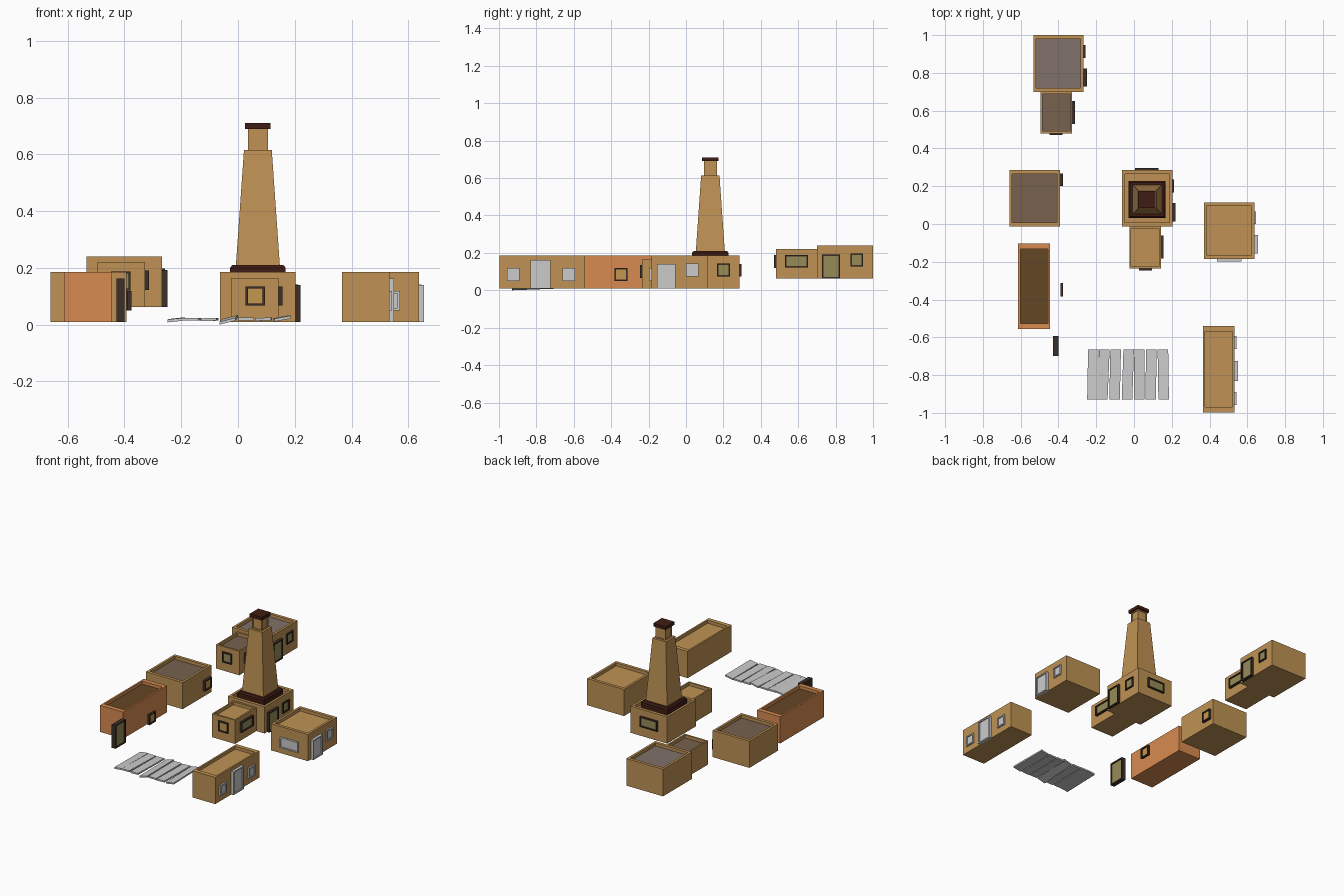
import bpy

if "Cube" in bpy.data.objects:
    bpy.data.objects.remove(bpy.data.objects["Cube"])


def material(name, r, g, b):
    m = bpy.data.materials.new(name)
    m.diffuse_color = [(c / 255) ** 2.2 for c in (r, g, b)] + [1]
    m.use_nodes = True
    m.node_tree.nodes["Principled BSDF"].inputs["Base Color"].default_value = m.diffuse_color
    return m


TAN = material("sandstone", 190, 145, 85)
ORANGE = material("orange_clay", 215, 138, 82)
DARK = material("dark_wood", 66, 34, 26)
FRAME = material("frame", 62, 50, 44)
OLIVE = material("olive_pane", 150, 138, 88)
GOLD = material("gold_pane", 196, 150, 78)
GREYROOF = material("grey_roof", 128, 112, 106)
BROWNROOF = material("brown_roof", 118, 98, 80)
DIRTROOF = material("dirt_roof", 100, 72, 40)

# (u, v, w) to (x, y, z) for each facing direction
FACING = {
    "up": lambda u, v, w: (u, v, w),
    "right": lambda u, v, w: (w, u, v),
    "front": lambda u, v, w: (u, -w, v),
    "back": lambda u, v, w: (-u, v, w)and (-u, w, v),
}


def loft(name, rings, mat=None, end_mat=None, facing="up"):
    """Skin a stack of rectangles (u0, u1, v0, v1, w); the last face may differ in colour."""
    place = FACING[facing]
    verts = []
    for u0, u1, v0, v1, w in rings:
        verts += [place(u, v, w) for u, v in ((u0, v0), (u1, v0), (u1, v1), (u0, v1))]
    faces = [(3, 2, 1, 0)]
    for r in range(len(rings) - 1):
        a, b = 4 * r, 4 * r + 4
        faces += [(a + i, a + (i + 1) % 4, b + (i + 1) % 4, b + i) for i in range(4)]
    t = 4 * len(rings) - 4
    faces.append((t, t + 1, t + 2, t + 3))
    me = bpy.data.meshes.new(name)
    me.from_pydata(verts, [], faces)
    if mat:
        me.materials.append(mat)
    if end_mat:
        me.materials.append(end_mat)
        me.polygons[-1].material_index = len(me.materials) - 1
    ob = bpy.data.objects.new(name, me)
    bpy.context.collection.objects.link(ob)
    return ob


def building(name, x0, x1, y0, y1, z0, z1, mat=TAN, roof=None, rim=(0.015, 0.02)):
    """Box with a sunken flat roof behind a parapet."""
    rx, ry = rim
    inner = (x0 + rx, x1 - rx, y0 + ry, y1 - ry)
    loft(name, [(x0, x1, y0, y1, z0), (x0, x1, y0, y1, z1), inner + (z1,), inner + (z1 - 0.02,)],
         mat, roof)


def opening(name, facing, u0, u1, v0, v1, w0, w1, grey=False, pane=OLIVE):
    """Framed window or door with a recessed pane."""
    t = 0.008
    inner = (u0 + t, u1 - t, v0 + t, v1 - t)
    loft(name, [(u0, u1, v0, v1, w0), (u0, u1, v0, v1, w1), inner + (w1,), inner + (w1 - 0.006,)],
         None if grey else FRAME, None if grey else pane, facing)


def square(cx, cy, h, z):
    return (cx - h, cx + h, cy - h, cy + h, z)


# Buildings
building("raised_house", -0.533, -0.267, 0.70, 1.0, 0.062, 0.24, roof=GREYROOF)
building("raised_house_porch", -0.495, -0.327, 0.48, 0.70, 0.062, 0.22, roof=BROWNROOF, rim=(0.01, 0.012))
building("square_house", -0.66, -0.393, -0.013, 0.285, 0.01, 0.185, roof=BROWNROOF)
building("clay_house", -0.613, -0.445, -0.557, -0.102, 0.01, 0.185, ORANGE, DIRTROOF, (0.011, 0.03))
building("tower_base", -0.063, 0.203, -0.013, 0.285, 0.01, 0.185)
building("tower_porch", -0.025, 0.143, -0.235, -0.013, 0.01, 0.165, rim=(0.01, 0.012))
building("east_house", 0.37, 0.638, -0.185, 0.115, 0.01, 0.185)
building("long_house", 0.366, 0.533, -0.997, -0.54, 0.01, 0.185, rim=(0.011, 0.028))

# Tower
cx, cy = 0.07, 0.13
loft("tower_collar", [square(cx, cy, 0.098, 0.16), square(cx, cy, 0.098, 0.2),
                      square(cx, cy, 0.09, 0.21)], DARK)
loft("tower_shaft", [square(cx, cy, 0.078, 0.2), square(cx, cy, 0.049, 0.615)], TAN)
loft("tower_neck", [square(cx, cy, 0.03, 0.61), square(cx, cy, 0.03, 0.7)], TAN)
for sx in (-1, 1):
    for sy in (-1, 1):
        loft("neck_post", [square(cx + sx * 0.031, cy + sy * 0.031, 0.004, z) for z in (0.61, 0.69)], TAN)
for z in (0.612, 0.684):
    loft("neck_band", [square(cx, cy, 0.035, z), square(cx, cy, 0.035, z + 0.008)], TAN)
loft("tower_cap", [square(cx, cy, 0.045, 0.69), square(cx, cy, 0.045, 0.711)], DARK)

# Openings on the raised house
opening("raised_door", "right", 0.727, 0.823, 0.062, 0.192, -0.27, -0.249)
opening("raised_window", "right", 0.88, 0.947, 0.128, 0.197, -0.27, -0.258)
opening("raised_porch_window", "right", 0.53, 0.652, 0.122, 0.19, -0.33, -0.313)
opening("raised_porch_front_window", "front", -0.447, -0.378, 0.12, 0.188, -0.483, -0.47)

# Openings on the tower house
opening("tower_door", "right", 0.012, 0.11, 0.01, 0.14, 0.2, 0.22)
opening("tower_window", "right", 0.167, 0.235, 0.073, 0.142, 0.2, 0.212)
opening("tower_porch_window", "right", -0.183, -0.06, 0.067, 0.135, 0.14, 0.157)
opening("tower_porch_front_window", "front", 0.027, 0.095, 0.067, 0.135, 0.232, 0.246, pane=GOLD)
opening("tower_back_window", "back", -0.13, -0.005, 0.073, 0.141, 0.282, 0.297)

# Openings on the west houses (the clay house ones stand clear of its wall)
opening("square_house_window", "right", 0.2, 0.268, 0.05, 0.118, -0.396, -0.377, pane=GOLD)
opening("clay_house_window", "right", -0.383, -0.313, 0.05, 0.118, -0.39, -0.375, pane=GOLD)
opening("clay_house_door", "right", -0.7, -0.593, 0.01, 0.163, -0.428, -0.4)

# Grey openings on the east houses
opening("east_door", "right", -0.155, -0.057, 0.01, 0.14, 0.635, 0.656, True)
opening("east_window", "right", 0.0, 0.066, 0.073, 0.142, 0.635, 0.647, True)
opening("east_front_window", "front", 0.44, 0.57, 0.05, 0.118, 0.18, 0.198, True)
opening("long_house_door", "right", -0.832, -0.725, 0.01, 0.163, 0.53, 0.55, True)
for y in (-0.957, -0.661):
    opening("long_house_window", "right", y, y + 0.067, 0.05, 0.118, 0.53, 0.543, True)

# Wooden deck planks: back x, front x, centre height, roll, pitch
planks = [(-0.215, -0.22, 0.017, 0.003, 0.001), (-0.157, -0.168, 0.019, 0.0, 0.0),
          (-0.097, -0.103, 0.018, 0.001, 0.0), (-0.028, -0.037, 0.017, 0.007, 0.005),
          (0.028, 0.028, 0.02, 0.0, 0.0), (0.092, 0.088, 0.019, 0.001, 0.0),
          (0.153, 0.157, 0.022, 0.005, 0.001)]
for xb, xf, z, roll, pitch in planks:
    ob = loft("deck_plank", [(-0.028, 0.028, -0.93, -0.665, h) for h in (-0.005, 0.005)])
    for v in ob.data.vertices:
        front = v.co.y < -0.8
        side = 1 if v.co.x > 0 else -1
        v.co.x += xf if front else xb
        v.co.z += z + roll * side - (pitch if front else -pitch)
